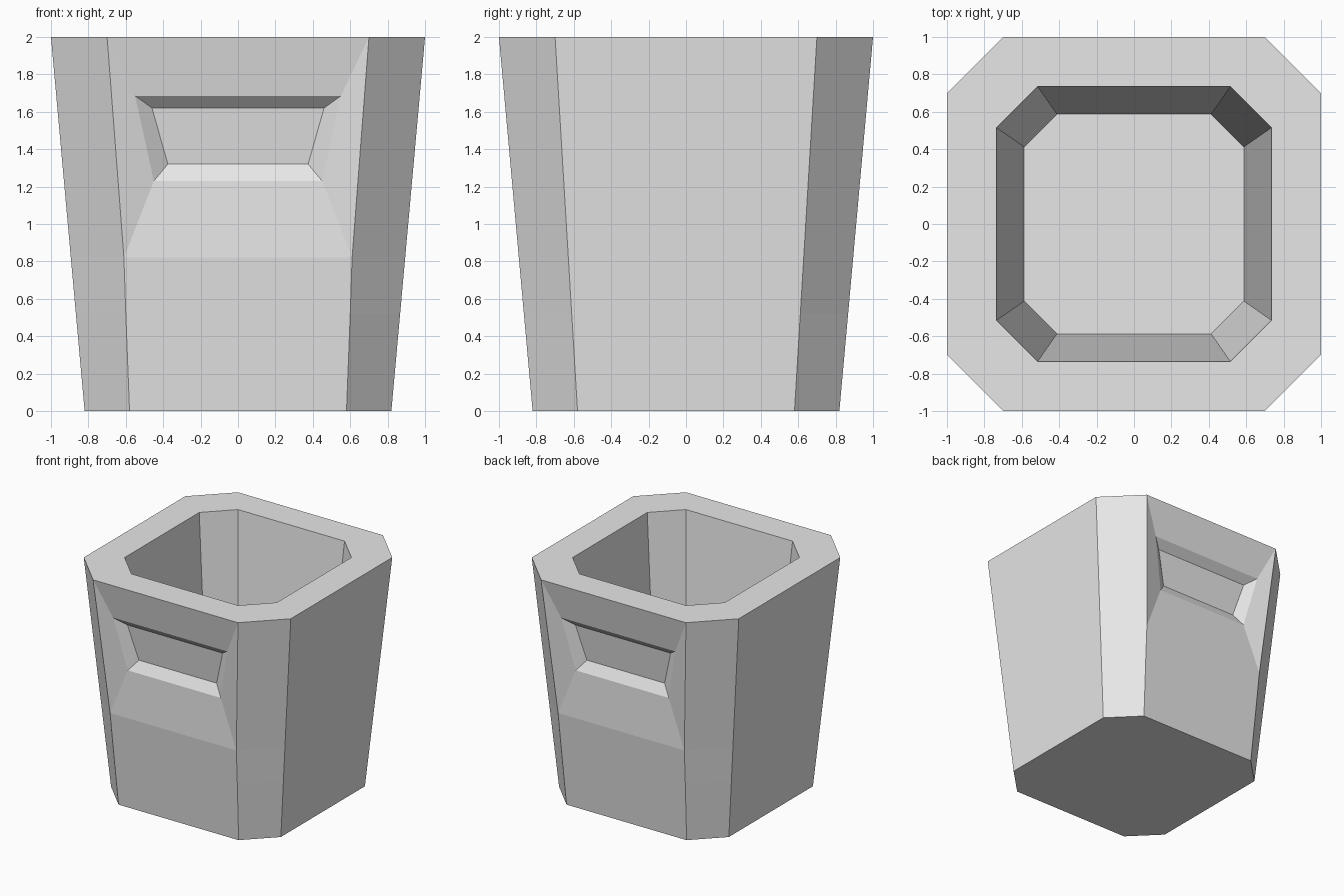
import bpy
import bmesh

cube = bpy.data.objects.get("Cube")
if cube:
    bpy.data.objects.remove(cube, do_unlink=True)

grey = bpy.data.materials.new("plain_grey")
grey.use_nodes = True
grey.diffuse_color = (0.8, 0.8, 0.8, 1)
grey.node_tree.nodes["Principled BSDF"].inputs["Base Color"].default_value = (0.8, 0.8, 0.8, 1)

bm = bmesh.new()


def ring(z, half, side, front):
    """Eight-sided outline: half width, and half lengths of side and front edges."""
    pts = [(front, -half), (half, -side), (half, side), (front, half)]
    pts += [(-x, -y) for x, y in pts]
    return [bm.verts.new((x, y, z)) for x, y in pts]


def bridge(lower, upper, skip=()):
    n = len(lower)
    for i in range(n):
        if i not in skip:
            j = (i + 1) % n
            bm.faces.new((lower[i], lower[j], upper[j], upper[i]))


def grip_loop(sign, bottom, top):
    """Four corners of a grip outline, each row given as (half width, depth, z)."""
    pts = [(-bottom[0], *bottom[1:]), bottom, top, (-top[0], *top[1:])]
    return [bm.verts.new((sign * x, -sign * y, z)) for x, y, z in pts]


# Tapered outer walls, slightly pinched along the front and back edges
FRONT, BACK = 7, 3
levels = [(0, 0.58), (0.52, 0.60), (0.82, 0.61), (2, 0.70)]
outer = [ring(z, 0.82 + 0.09 * z, 0.58 + 0.06 * z, f) for z, f in levels]
bridge(outer[0], outer[1])
bridge(outer[1], outer[2])
bridge(outer[2], outer[3], skip=(FRONT, BACK))
bm.faces.new(reversed(outer[0]))

# Recessed grips on the front and back
for side, sign in ((FRONT, 1), (BACK, -1)):
    nxt = (side + 1) % 8
    panel = [outer[2][side], outer[2][nxt], outer[3][nxt], outer[3][side]]
    mouth = grip_loop(sign, (0.45, 0.88, 1.23), (0.55, 0.937, 1.685))
    pocket = grip_loop(sign, (0.375, 0.83, 1.32), (0.46, 0.87, 1.62))
    bridge(panel, mouth)
    bridge(mouth, pocket)
    bm.faces.new(pocket)

# Flat rim, cavity walls and floor
lip = ring(2, 0.735, 0.515, 0.515)
floor = ring(0.3, 0.587, 0.412, 0.412)
bridge(outer[3], lip)
bridge(lip, floor)
bm.faces.new(floor)

bmesh.ops.recalc_face_normals(bm, faces=bm.faces[:])
mesh = bpy.data.meshes.new("planter_pot")
bm.to_mesh(mesh)
bm.free()
mesh.materials.append(grey)
pot = bpy.data.objects.new("planter_pot", mesh)
bpy.context.collection.objects.link(pot)
